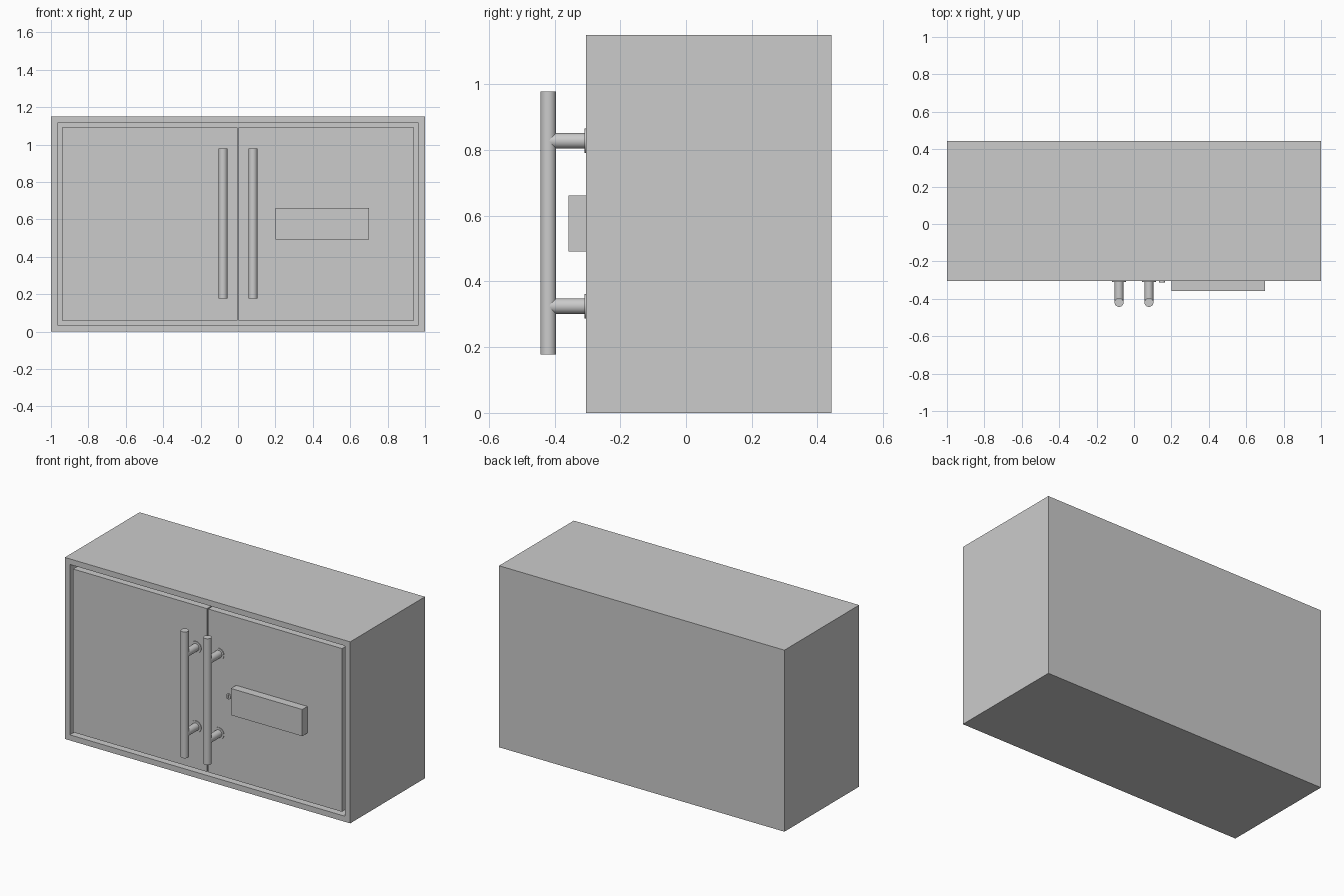
import bpy, bmesh, math

if "Cube" in bpy.data.objects:
    bpy.data.objects.remove(bpy.data.objects["Cube"])

FRONT, BACK = -0.305, 0.443
W, H, T = 1.0, 1.15, 0.05      # half width, height, board thickness
GAP = 0.008


def box(name, lo, hi):
    bpy.ops.mesh.primitive_cube_add(size=1, location=[(a + b) / 2 for a, b in zip(lo, hi)])
    ob = bpy.context.object
    ob.name = name
    ob.scale = [b - a for a, b in zip(lo, hi)]
    bpy.ops.object.transform_apply(location=False, rotation=False, scale=True)
    return ob


def rod(name, r, start, end, sides=32):
    """Cylinder between two points along y or z."""
    along_y = start[1] != end[1]
    length = abs(end[1] - start[1]) if along_y else abs(end[2] - start[2])
    bpy.ops.mesh.primitive_cylinder_add(
        vertices=sides, radius=r, depth=length,
        location=[(a + b) / 2 for a, b in zip(start, end)],
        rotation=(math.pi / 2 if along_y else 0, 0, 0))
    ob = bpy.context.object
    ob.name = name
    bpy.ops.object.shade_smooth_by_angle(angle=math.radians(35))
    return ob


# Carcass: a box hollowed from the front
carcass = box("cabinet_carcass", (-W, FRONT, 0), (W, BACK, H))
bm = bmesh.new()
bm.from_mesh(carcass.data)
front = min(bm.faces, key=lambda f: f.calc_center_median().y)
bmesh.ops.inset_region(bm, faces=[front], thickness=T)
inner = bmesh.ops.extrude_discrete_faces(bm, faces=[front])["faces"][0]
bmesh.ops.translate(bm, verts=inner.verts, vec=(0, BACK - FRONT - T, 0))
bmesh.ops.recalc_face_normals(bm, faces=bm.faces)
bm.to_mesh(carcass.data)
bm.free()

# Doors set flush into the opening, each with a bar handle
for side, s in (("left", -1), ("right", 1)):
    xs = sorted((s * GAP / 2, s * (W - T - GAP)))
    box(f"{side}_door", (xs[0], FRONT, T + GAP), (xs[1], FRONT + T, H - T - GAP))
    x, y = s * 0.08, -0.419
    rod(f"{side}_handle_bar", 0.024, (x, y, 0.178), (x, y, 0.978))
    for level, z in (("lower", 0.325), ("upper", 0.828)):
        rod(f"{side}_{level}_handle_post", 0.0238, (x, y, z), (x, FRONT, z))
        rod(f"{side}_{level}_handle_flange", 0.037, (x, FRONT - 0.004, z), (x, FRONT + 0.001, z))

# Name plate block on the right door
box("door_plate", (0.2, -0.357, 0.492), (0.7, FRONT, 0.661))

# Lock disc with a key slot
lock = rod("lock_disc", 0.017, (0.15, -0.312, 0.578), (0.15, FRONT + 0.001, 0.578))
slot = box("key_slot_cutter", (0.1475, -0.32, 0.567), (0.1525, -0.307, 0.589))
slot.hide_render = True
slot.display_type = 'WIRE'
cut = lock.modifiers.new("key_slot", 'BOOLEAN')
cut.operation = 'DIFFERENCE'
cut.object = slot
